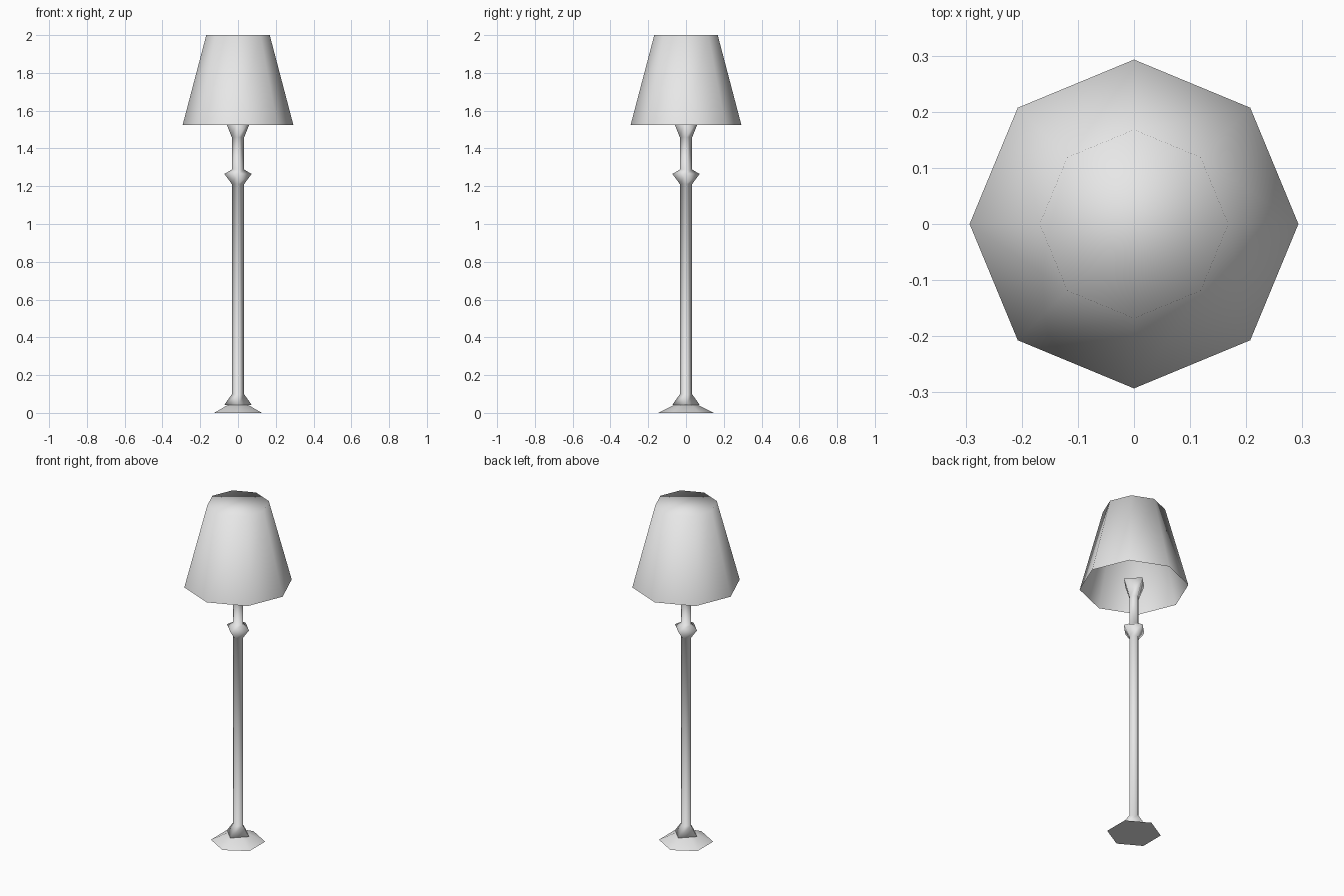
import bpy, bmesh, math

cube = bpy.data.objects.get("Cube")
if cube:
    bpy.data.objects.remove(cube, do_unlink=True)

# One pale grey finish for the whole lamp
GREY = (0.8, 0.8, 0.8, 1.0)
finish = bpy.data.materials.new("pale_grey")
finish.use_nodes = True
finish.diffuse_color = GREY
finish.node_tree.nodes["Principled BSDF"].inputs["Base Color"].default_value = GREY


def lathe(name, sides, profile, start=0.0, cap_bottom=True, cap_top=True):
    """Sweep a (radius, height) profile into a regular many-sided solid."""
    bm = bmesh.new()
    rings = []
    for radius, z in profile:
        angles = [start + math.tau * i / sides for i in range(sides)]
        rings.append([bm.verts.new((radius * math.cos(a), radius * math.sin(a), z))
                      for a in angles])
    for low, high in zip(rings, rings[1:]):
        for i in range(sides):
            j = (i + 1) % sides
            bm.faces.new((low[i], low[j], high[j], high[i]))
    if cap_bottom:
        bm.faces.new(rings[0][::-1])
    if cap_top:
        bm.faces.new(rings[-1])
    for face in bm.faces:
        face.smooth = True
    mesh = bpy.data.meshes.new(name)
    bm.to_mesh(mesh)
    bm.free()
    mesh.set_sharp_from_angle(angle=math.radians(120))
    mesh.materials.append(finish)
    obj = bpy.data.objects.new(name, mesh)
    bpy.context.collection.objects.link(obj)
    return obj


# Six-sided foot
lathe("base", 6, [(0.146, 0.0), (0.06, 0.043)], start=math.pi / 2)

# Square stem: flared collar, long pole, knob, upper pole, flared socket
POLE = 0.033
lathe("stem", 4, [
    (0.072, 0.043), (POLE, 0.098),
    (POLE, 1.212), (0.072, 1.265), (POLE, 1.288),
    (POLE, 1.46), (0.071, 1.555),
])

# Eight-sided shade, closed on top and open underneath
lathe("shade", 8, [(0.293, 1.525), (0.168, 2.0)], cap_bottom=False)
